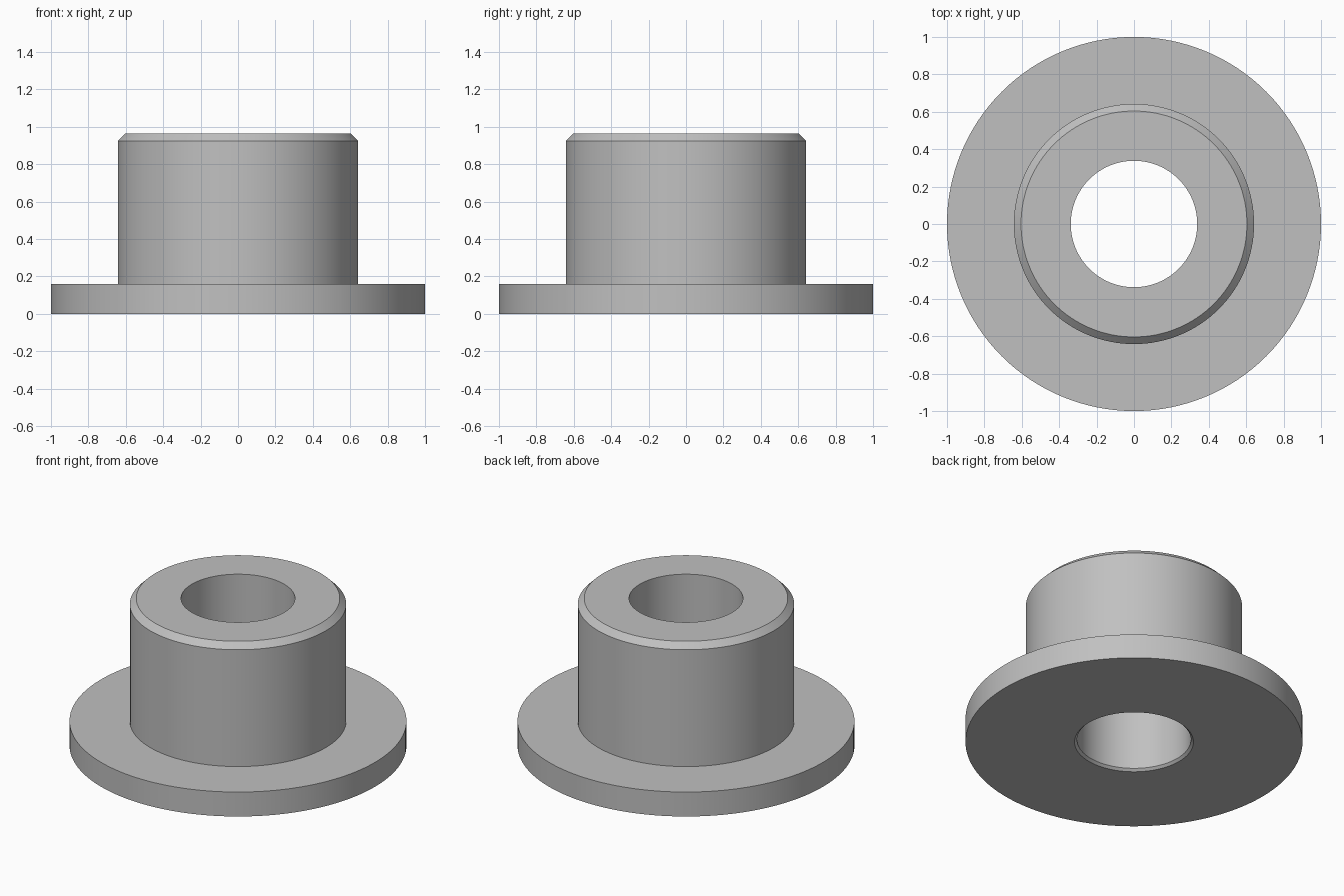
import bpy, math

SEGMENTS = 128

cube = bpy.data.objects.get("Cube")
if cube:
    bpy.data.objects.remove(cube, do_unlink=True)

# Plain grey metal
grey = bpy.data.materials.new("grey_metal")
grey.use_nodes = True
colour = (0.53, 0.53, 0.53, 1)
grey.diffuse_color = colour
grey.node_tree.nodes["Principled BSDF"].inputs["Base Color"].default_value = colour


def lathe(name, profile):
    """Revolve a closed (radius, height) profile, counter-clockwise, around z."""
    count = len(profile)
    verts, faces = [], []
    for s in range(SEGMENTS):
        a = math.tau * s / SEGMENTS
        verts += [(r * math.cos(a), r * math.sin(a), z) for r, z in profile]
        here, there = s * count, (s + 1) % SEGMENTS * count
        for i in range(count):
            j = (i + 1) % count
            faces.append((here + i, there + i, there + j, here + j))
    mesh = bpy.data.meshes.new(name)
    mesh.from_pydata(verts, [], faces)
    mesh.materials.append(grey)
    obj = bpy.data.objects.new(name, mesh)
    bpy.context.collection.objects.link(obj)
    bpy.ops.object.select_all(action="DESELECT")
    obj.select_set(True)
    bpy.context.view_layer.objects.active = obj
    bpy.ops.object.shade_smooth_by_angle(angle=math.radians(30))
    return obj


# Flanged sleeve: flange, chamfered barrel and bore with a countersunk mouth
bore, barrel, flange = 0.338, 0.642, 1.0
flange_top, height = 0.16, 0.963
chamfer, bore_chamfer = 0.038, 0.015
lathe("flanged_bushing", [
    (bore + bore_chamfer, 0),
    (flange, 0),
    (flange, flange_top),
    (barrel, flange_top),
    (barrel, height - chamfer),
    (barrel - chamfer, height),
    (bore, height),
    (bore, bore_chamfer),
])
